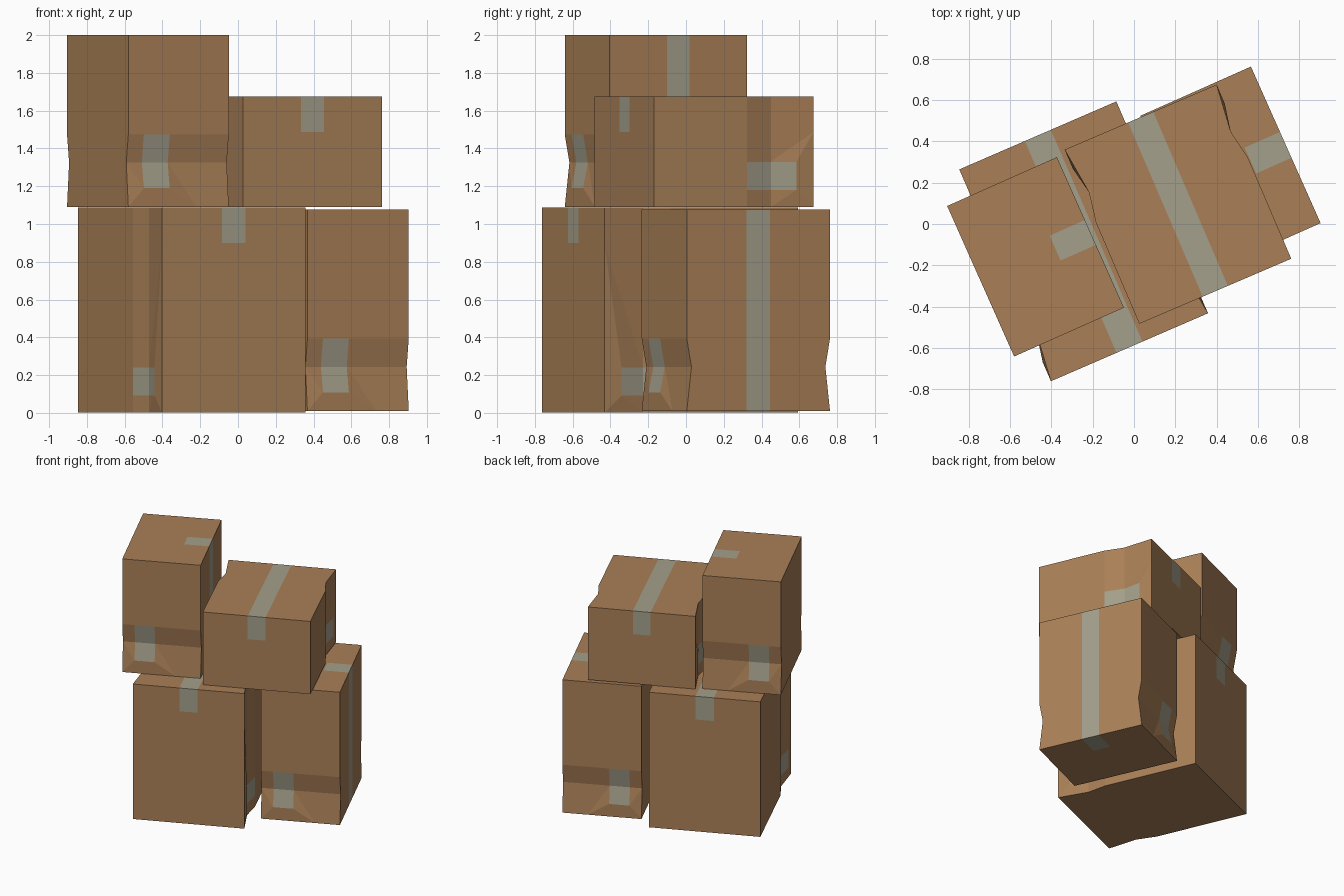
import bpy, bmesh, math
from mathutils import Matrix, Vector

if "Cube" in bpy.data.objects:
    bpy.data.objects.remove(bpy.data.objects["Cube"])


def material(name, rgb):
    m = bpy.data.materials.new(name)
    m.diffuse_color = (*rgb, 1)
    m.use_nodes = True
    m.node_tree.nodes["Principled BSDF"].inputs["Base Color"].default_value = m.diffuse_color
    return m


CARDBOARD = material("cardboard", (0.40, 0.215, 0.095))
TAPE = material("tape", (0.37, 0.35, 0.26))

A, B, C = 0.10, 0.235, 0.385    # distances of patch end, dent crease and dent start
INSET = 0.027                   # dent depth
P0, P1 = 0.09, 0.24             # patch height range
LAP = 0.187                     # tape overlap on the ends


def carton(name, centre, size, angle, along, up):
    """Dented box; size is (length, width, height), length starts at the dented end."""
    L, W, H = size
    w, t, h1 = W / 2, W * 0.0825, H - LAP
    bm = bmesh.new()

    def face(pts, mat=0):
        f = bm.faces.new([bm.verts.new(p) for p in pts])
        f.material_index = mat

    def side_points(s):
        return (lambda l, h: (l, s * w, h)), (lambda h: (B, s * (w - INSET), h))

    for s in (-1, 1):
        o, i = side_points(s)
        # flat part of the side
        face([o(C, 0), o(C, P0), o(C, P1), o(C, H), o(L, H), o(L, h1), o(L, 0)])
        # slope into the dent, with the patch in the middle
        for a, b, mat in ((0, P0, 0), (P0, P1, 1), (P1, H, 0)):
            face([o(C, a), o(C, b), i(b), i(a)], mat)
        # slope out of the dent to the end
        face([i(P0), i(P1), o(A, P1), o(A, P0)], 1)
        face([i(0), i(P0), o(A, P0)])
        face([i(0), o(A, P0), o(0, 0)])
        face([o(0, 0), o(A, P0), o(A, P1), o(0, h1)])
        face([i(P1), o(0, h1), o(A, P1)])
        face([i(P1), i(H), o(0, H), o(0, h1)])
        # half of the top beside the tape
        face([o(0, H), i(H), o(C, H), o(L, H), (L, s * t, H), (0, s * t, H)])

    # ends with tape overlap
    for l in (0, L):
        face([(l, -w, 0), (l, w, 0), (l, w, h1), (l, t, h1), (l, -t, h1), (l, -w, h1)])
        for a, b, mat in ((-w, -t, 0), (-t, t, 1), (t, w, 0)):
            face([(l, a, h1), (l, b, h1), (l, b, H), (l, a, H)], mat)

    # long tape and plain base
    face([(0, -t, H), (0, t, H), (L, t, H), (L, -t, H)], 1)
    (o, i), (q, j) = side_points(1), side_points(-1)
    face([o(0, 0), i(0), o(C, 0), o(L, 0), q(L, 0), q(C, 0), j(0), q(0, 0)])

    bmesh.ops.remove_doubles(bm, verts=bm.verts, dist=1e-5)
    bmesh.ops.recalc_face_normals(bm, faces=bm.faces)
    mesh = bpy.data.meshes.new(name)
    bm.to_mesh(mesh)
    bm.free()
    mesh.materials.append(CARDBOARD)
    mesh.materials.append(TAPE)

    # turn the box so its length and height follow the given directions
    along, up = Vector(along), Vector(up)
    turn = Matrix((along, up.cross(along), up)).transposed().to_4x4()
    obj = bpy.data.objects.new(name, mesh)
    obj.matrix_world = (Matrix.Translation(centre)
                        @ Matrix.Rotation(math.radians(angle), 4, 'Z')
                        @ turn @ Matrix.Translation((-L / 2, 0, -H / 2)))
    bpy.context.collection.objects.link(obj)


X, Y, Z = (1, 0, 0), (0, 1, 0), (0, 0, 1)
# lower pair
carton("large_box", (-0.244, -0.084, 0.544), (1.118, 0.829, 1.086), 23.4, Y, Z)
carton("tall_box", (0.467, 0.264, 0.543), (1.068, 0.83, 0.587), 24.0, Z, X)
# upper pair
carton("low_box", (0.213, 0.096, 1.382), (0.918, 0.801, 0.585), 23.2, (0, -1, 0), Z)
carton("upright_box", (-0.477, -0.159, 1.545), (0.91, 0.798, 0.582), 24.0, Z, X)
